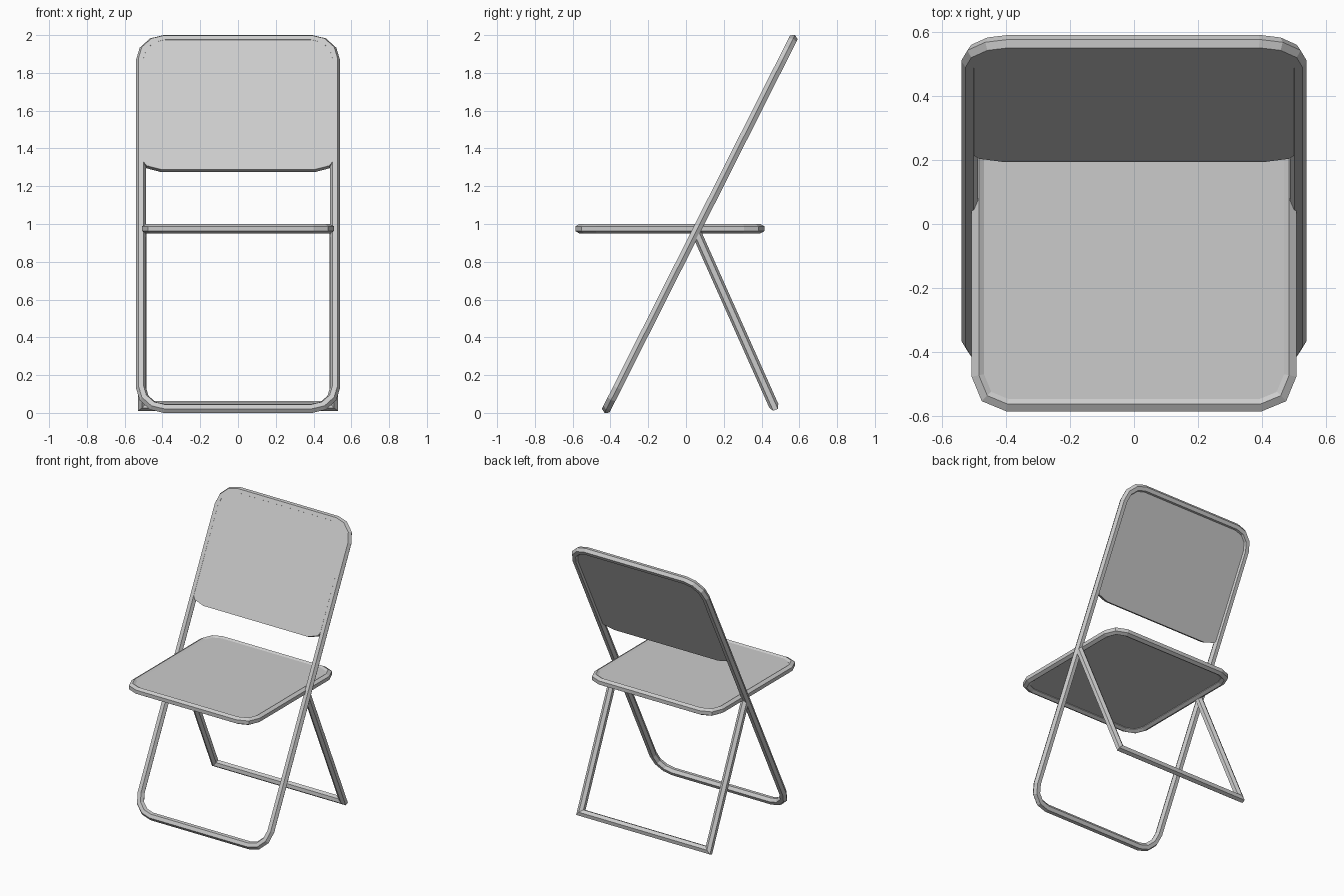
import bpy, bmesh, math
from mathutils import Vector, Matrix

if "Cube" in bpy.data.objects:
    bpy.data.objects.remove(bpy.data.objects["Cube"])

grey = bpy.data.materials.new("light_grey")
grey.use_nodes = True
COLOUR = (0.6, 0.6, 0.6, 1)
grey.diffuse_color = COLOUR
grey.node_tree.nodes["Principled BSDF"].inputs["Base Color"].default_value = COLOUR

R = 0.026  # tube radius


def plane(origin, v):
    """Matrix of a working plane: u is along x, v is given, n is the normal."""
    u, v = Vector((1, 0, 0)), Vector(v).normalized()
    m = Matrix((u, v, u.cross(v))).transposed().to_4x4()
    m.translation = origin
    return m


def finish(name, bm, matrix):
    bmesh.ops.recalc_face_normals(bm, faces=bm.faces)
    bm.transform(matrix)
    mesh = bpy.data.meshes.new(name)
    bm.to_mesh(mesh)
    bm.free()
    mesh.materials.append(grey)
    obj = bpy.data.objects.new(name, mesh)
    bpy.context.collection.objects.link(obj)
    return obj


def rounded(half, low, high, radius, steps):
    """Outline of a rounded rectangle, counter-clockwise."""
    pts = []
    corners = ((half, high, 1, 1), (-half, high, -1, 1),
               (-half, low, -1, -1), (half, low, 1, -1))
    for k, (x, y, sx, sy) in enumerate(corners):
        for i in range(steps + 1):
            a = math.pi / 2 * (k + i / steps)
            pts.append(Vector((x - sx * radius + radius * math.cos(a),
                               y - sy * radius + radius * math.sin(a))))
    return pts


def tube(name, pts, matrix, closed=True, turn=0.0):
    """Six-sided tube with mitred joints along a flat path."""
    bm = bmesh.new()
    pts = [Vector(p) for p in pts]
    count, rings = len(pts), []
    for i, p in enumerate(pts):
        before = pts[i - 1] if closed or i else p * 2 - pts[1]
        after = pts[(i + 1) % count] if closed or i < count - 1 else p * 2 - pts[i - 1]
        d0, d1 = (p - before).normalized(), (after - p).normalized()
        n0, n1 = Vector((d0.y, -d0.x)), Vector((d1.y, -d1.x))
        miter = (n0 + n1) / (1 + n0.dot(n1))
        ring = []
        for k in range(6):
            a = math.pi / 3 * k + turn
            q = p + miter * R * math.cos(a)
            ring.append(bm.verts.new((q.x, q.y, R * math.sin(a))))
        rings.append(ring)
    for i in range(count if closed else count - 1):
        a, b = rings[i], rings[(i + 1) % count]
        for k in range(6):
            j = (k + 1) % 6
            bm.faces.new((a[k], a[j], b[j], b[k]))
    if not closed:
        bm.faces.new(rings[0])
        bm.faces.new(rings[-1])
    return finish(name, bm, matrix)


def panel(name, pts, bottom, top, matrix):
    """Flat board cut to an outline."""
    bm = bmesh.new()
    face = bm.faces.new([bm.verts.new((p[0], p[1], bottom)) for p in pts])
    grown = bmesh.ops.extrude_face_region(bm, geom=[face])["geom"]
    verts = [g for g in grown if isinstance(g, bmesh.types.BMVert)]
    bmesh.ops.translate(bm, verts=verts, vec=(0, 0, top - bottom))
    return finish(name, bm, matrix)


# Main frame: tilted loop that forms the front legs and the back posts
lean = math.radians(26.74)
back = plane((0, 0.073, 1.0), (0, math.sin(lean), math.cos(lean)))
H = 1.094
tube("main_frame", rounded(0.514, -H, H, 0.125, 3), back)

# Backrest board, flush with the front of the frame
upper = [p for p in rounded(0.501, -H, H - 0.013, 0.113, 3) if p.y > 0]
low = 0.313
lower = [(-0.5, low + 0.045), (-0.485, low + 0.022), (-0.41, low)]
outline = upper + lower + [(-x, y) for x, y in reversed(lower)]
panel("backrest", outline, -0.009, R * 0.866 - 0.0004, back)

# Seat: tube ring with an inset board
seat = plane((0, 0, 0.975), (0, 1, 0))
tube("seat_frame", rounded(0.485, -0.563, 0.392, 0.09, 2), seat, turn=math.pi / 6)
panel("seat_board", rounded(0.475, -0.555, 0.384, 0.1, 2), -0.008, 0.017, seat)

# Rear legs joined by a floor bar
foot, hinge = Vector((0, 0.465, 0.037)), Vector((0, 0.055, 0.955))
rear = plane(foot, hinge - foot)
length = (hinge - foot).length
tube("rear_legs", [(-0.507, length), (-0.507, 0), (0.507, 0), (0.507, length)],
     rear, closed=False, turn=math.pi / 6)
